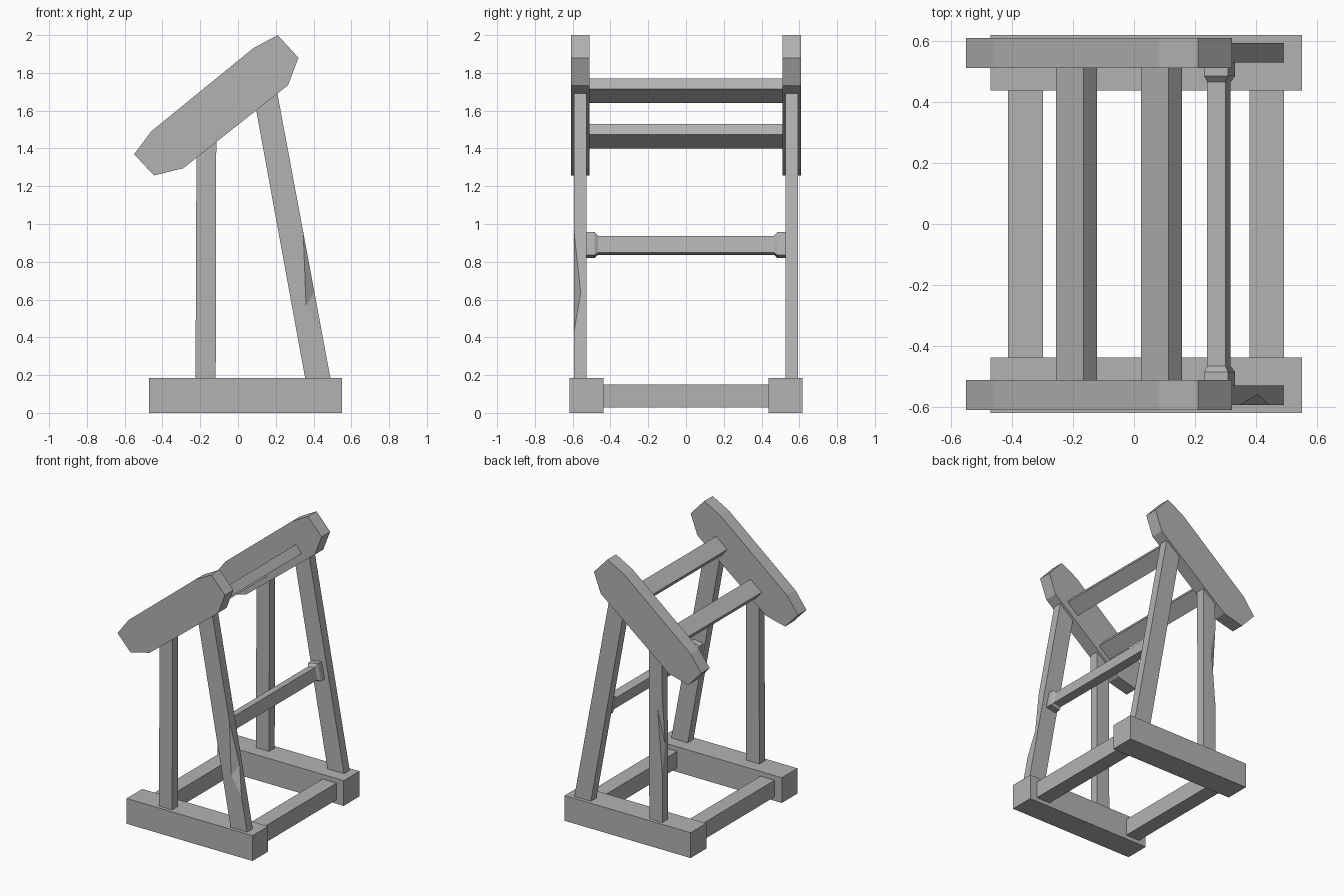
import bpy, bmesh, math
from mathutils import Vector

cube = bpy.data.objects.get("Cube")
if cube:
    bpy.data.objects.remove(cube, do_unlink=True)

grey = bpy.data.materials.new("plain_grey")
grey.use_nodes = True
grey.diffuse_color = (0.45, 0.45, 0.45, 1)
grey.node_tree.nodes["Principled BSDF"].inputs["Base Color"].default_value = (0.45, 0.45, 0.45, 1)


def finish(name, bm):
    bmesh.ops.recalc_face_normals(bm, faces=bm.faces[:])
    mesh = bpy.data.meshes.new(name)
    bm.to_mesh(mesh)
    bm.free()
    mesh.materials.append(grey)
    obj = bpy.data.objects.new(name, mesh)
    bpy.context.collection.objects.link(obj)
    return obj


def loft(name, sections):
    """Skin a row of (y, xz profile) sections and cap both ends."""
    bm = bmesh.new()
    rings = [[bm.verts.new((x, y, z)) for x, z in prof] for y, prof in sections]
    n = len(rings[0])
    for a, b in zip(rings, rings[1:]):
        for i in range(n):
            j = (i + 1) % n
            bm.faces.new((a[i], a[j], b[j], b[i]))
    bm.faces.new(rings[0])
    bm.faces.new(rings[-1])
    return finish(name, bm)


def prism(name, prof, y0, y1):
    return loft(name, [(y0, prof), (y1, prof)])


def rect(cx, cz, w, h, angle=0):
    c, s = math.cos(angle), math.sin(angle)
    corners = [(-w / 2, -h / 2), (w / 2, -h / 2), (w / 2, h / 2), (-w / 2, h / 2)]
    return [(cx + u * c - v * s, cz + u * s + v * c) for u, v in corners]


def chip(obj, top, bottom, side_a, side_b):
    """Cut a shallow notch from an edge: two edge points, one point on each face."""
    top, bottom, a, b = map(Vector, (top, bottom, side_a, side_b))
    mid = (a + b) / 2
    outer = (top + bottom) / 2
    outer += (outer - mid).normalized() * 0.1
    bm = bmesh.new()
    for p in (top, bottom, mid + (a - mid) * 1.6, mid + (b - mid) * 1.6, outer):
        bm.verts.new(p)
    bmesh.ops.convex_hull(bm, input=bm.verts[:])
    cutter = finish("chip_cutter", bm)
    cutter.hide_render = True
    mod = obj.modifiers.new("chip", "BOOLEAN")
    mod.operation = "DIFFERENCE"
    mod.solver = "EXACT"
    mod.object = cutter
    bpy.context.view_layer.objects.active = obj
    bpy.ops.object.modifier_apply(modifier="chip")
    bpy.data.objects.remove(cutter, do_unlink=True)


SLOPE = math.atan2(0.44, 0.54)
LEAN = math.radians(10.8)

# Profiles of the side frames
board = [(-0.55, 1.37), (-0.46, 1.49), (0.08, 1.93), (0.21, 2.0),
         (0.32, 1.88), (0.265, 1.735), (-0.29, 1.295), (-0.445, 1.257)]
upright = [(-0.225, 0.18), (-0.118, 0.18), (-0.115, 1.44), (-0.22, 1.36)]
brace = [(0.356, 0.18), (0.49, 0.18), (0.207, 1.70), (0.095, 1.61)]

legs = {}
for side, s in (("front", -1), ("back", 1)):
    prism(side + "_base_rail", rect(0.04, 0.0925, 1.02, 0.185), s * 0.437, s * 0.618)
    prism(side + "_top_board", board, s * 0.51, s * 0.608)
    legs[side, "upright"] = prism(side + "_upright_leg", upright, s * 0.528, s * 0.593)
    legs[side, "brace"] = prism(side + "_leaning_leg", brace, s * 0.528, s * 0.593)

# Chipped wood on two of the legs
chip(legs["front", "brace"], (0.345, -0.593, 0.96), (0.443, -0.593, 0.43),
     (0.404, -0.558, 0.64), (0.36, -0.593, 0.57))
chip(legs["back", "upright"], (-0.221, 0.593, 1.15), (-0.223, 0.593, 0.55),
     (-0.185, 0.593, 1.0), (-0.222, 0.56, 0.75))

# Cross beams between the side frames
for name, x in (("left", 0.435), ("right", -0.355)):
    prism(name + "_base_crossbeam", rect(x, 0.09, 0.113, 0.122), -0.44, 0.44)
for name, x, z in (("lower", -0.188, 1.465), ("upper", 0.09, 1.705)):
    prism(name + "_top_crossbeam", rect(x, z, 0.116, 0.071, SLOPE), -0.512, 0.512)

# Middle rung with flared ends
thin = rect(0.278, 0.887, 0.061, 0.09, LEAN)
wide = rect(0.28, 0.889, 0.08, 0.126, LEAN)
loft("middle_rung", [(-0.53, wide), (-0.485, wide), (-0.465, thin),
                     (0.465, thin), (0.485, wide), (0.53, wide)])
